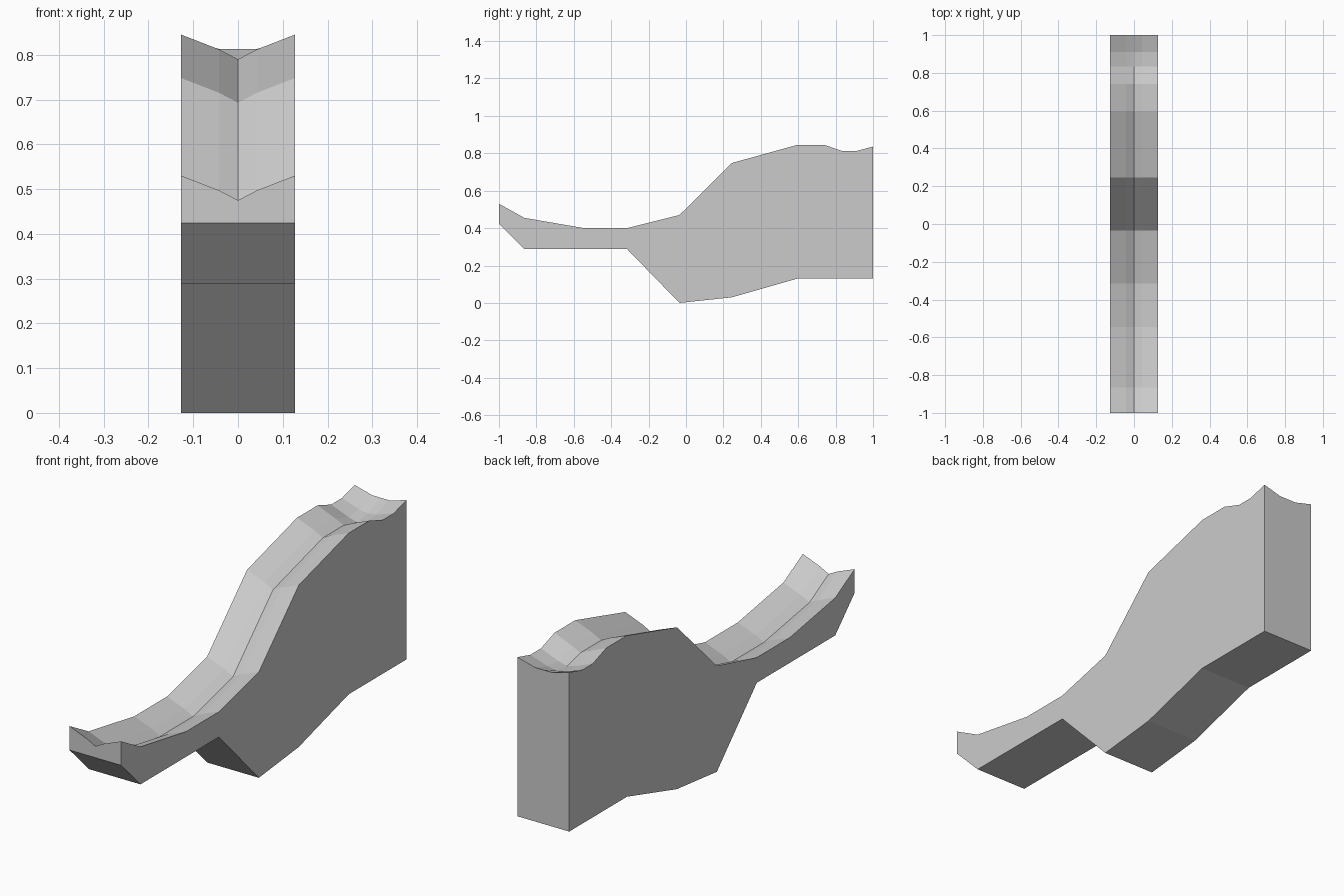
import bpy, bmesh

if "Cube" in bpy.data.objects:
    bpy.data.objects.remove(bpy.data.objects["Cube"])

HALF = 0.127

# Stations along the chute: y, rim height, groove drop at x = +-0.042, groove drop at centre
TOP = [(-1.0, 0.53, 0.033, 0.055), (-0.865, 0.455, 0.033, 0.055), (-0.545, 0.40, 0.033, 0.055),
       (-0.315, 0.40, 0.033, 0.055), (-0.035, 0.47, 0.033, 0.055), (0.245, 0.748, 0.033, 0.055),
       (0.595, 0.845, 0.033, 0.055), (0.74, 0.845, 0.035, 0.055), (0.835, 0.812, 0.033, 0.045),
       (0.91, 0.812, 0.028, 0.034), (1.0, 0.836, 0.023, 0.023)]
# Underside profile: y, z
BOTTOM = [(1.0, 0.13), (0.595, 0.13), (0.245, 0.03), (-0.035, 0.0),
          (-0.315, 0.288), (-0.865, 0.288), (-1.0, 0.424)]

bm = bmesh.new()

# Grooved top surface
rows = []
for y, z, side, mid in TOP:
    section = [(-HALF, 0), (-0.042, side), (0, mid), (0.042, side), (HALF, 0)]
    rows.append([bm.verts.new((x, y, z - d)) for x, d in section])
for a, b in zip(rows, rows[1:]):
    for i in range(4):
        bm.faces.new((a[i], a[i + 1], b[i + 1], b[i]))

# Flat underside
base = [[bm.verts.new((x, y, z)) for x in (-HALF, HALF)] for y, z in BOTTOM]
for a, b in zip(base, base[1:]):
    bm.faces.new((a[0], a[1], b[1], b[0]))

# Side walls and both ends
for top_i, base_i in ((0, 0), (-1, 1)):
    bm.faces.new([r[top_i] for r in rows] + [r[base_i] for r in base])
bm.faces.new(rows[0] + base[-1][::-1])
bm.faces.new(rows[-1] + base[0][::-1])

bmesh.ops.recalc_face_normals(bm, faces=bm.faces)
mesh = bpy.data.meshes.new("curved_chute")
bm.to_mesh(mesh)
bm.free()
chute = bpy.data.objects.new("curved_chute", mesh)
bpy.context.collection.objects.link(chute)
